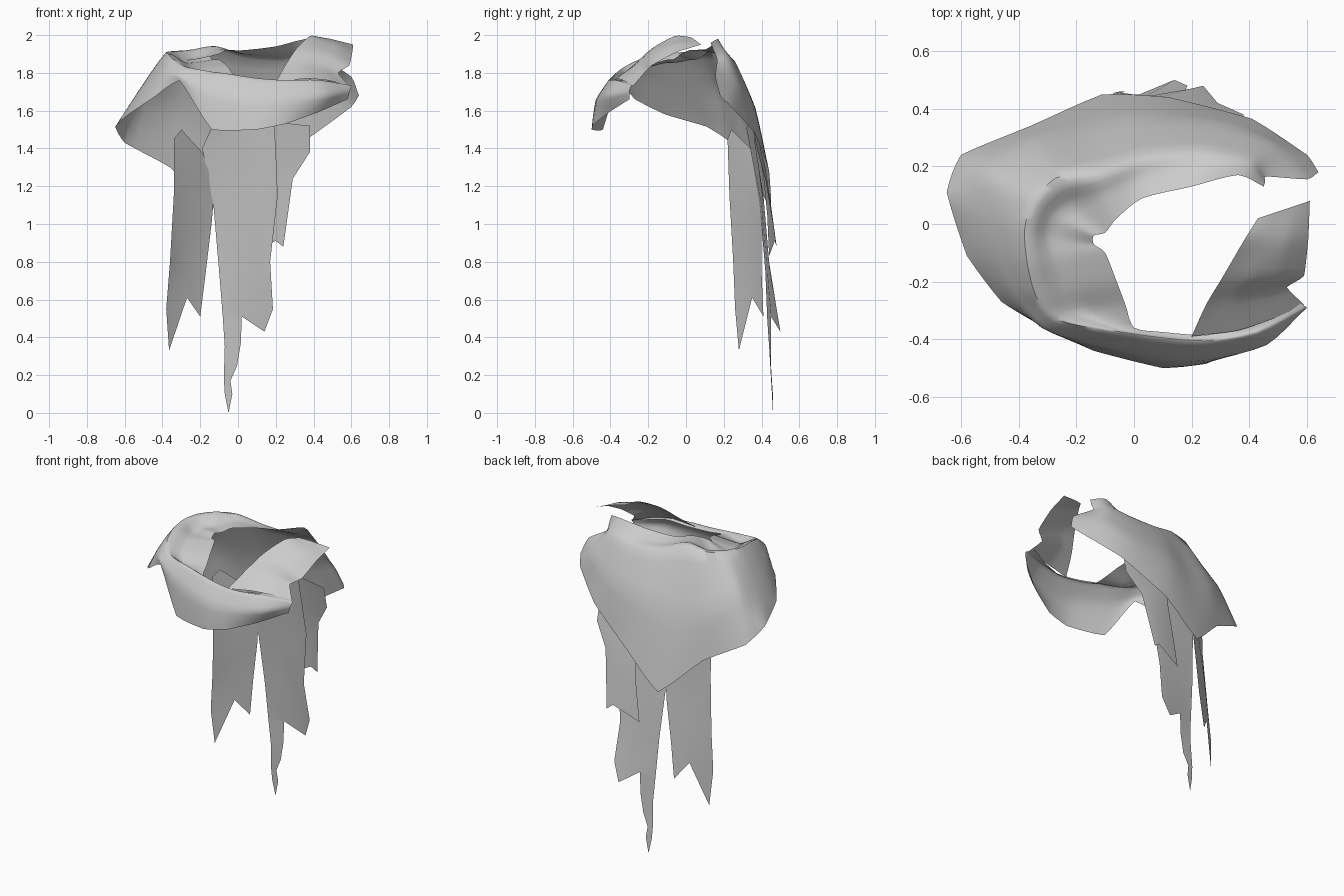
import bpy
from mathutils import Vector

cloth = bpy.data.materials.new("grey_cloth")
cloth.diffuse_color = (0.6, 0.6, 0.6, 1)


def spline(pts, steps, tension=0.5):
    """Resample points along a tightened Catmull-Rom curve."""
    p = [Vector(q) for q in pts]
    p = [2 * p[0] - p[1]] + p + [2 * p[-1] - p[-2]]
    out = []
    for i in range(1, len(p) - 2):
        a, b, c, d = p[i - 1:i + 3]
        for s in range(steps):
            t = s / steps
            curve = 0.5 * (2 * b + (c - a) * t + (2 * a - 5 * b + 4 * c - d) * t * t
                           + (3 * b - a - 3 * c + d) * t ** 3)
            out.append(curve.lerp(b.lerp(c, t), tension))
    return out + [p[-2]]


def sheet(name, columns, steps=1):
    """Cloth sheet lofted through columns of points, with a straighter-cut hem."""
    cols = [spline(c, steps) for c in columns]
    rows = list(zip(*cols))
    last = len(rows) - 1
    grid = [spline(r, steps, 0.7 if k == last else 0.3) for k, r in enumerate(rows)]
    n = len(grid[0])
    verts = [v for r in grid for v in r]
    faces = [(i * n + j, i * n + j + 1, (i + 1) * n + j + 1, (i + 1) * n + j)
             for i in range(last) for j in range(n - 1)]
    me = bpy.data.meshes.new(name)
    me.from_pydata(verts, [], faces)
    me.materials.append(cloth)
    ob = bpy.data.objects.new(name, me)
    bpy.context.collection.objects.link(ob)
    bpy.context.view_layer.objects.active = ob
    ob.select_set(True)
    bpy.ops.object.shade_smooth_by_angle(angle=1.0)
    ob.select_set(False)
    return ob


# Cowl: each column runs inner edge, rim, middle, lower hem
back = [
    [(.45, .13, 1.96), (.46, .165, 1.87), (.60, .155, 1.78), (.64, .18, 1.68)],
    [(.36, .17, 1.98), (.41, .23, 1.88), (.48, .28, 1.73), (.60, .24, 1.62)],
    [(.20, .13, 1.94), (.23, .26, 1.86), (.30, .35, 1.65), (.41, .365, 1.48)],
    [(.03, .09, 1.92), (.03, .24, 1.88), (.04, .37, 1.60), (.12, .44, 1.28)],
    [(-.06, .02, 1.92), (-.13, .19, 1.93), (-.16, .34, 1.55), (-.11, .45, 1.07)],
    [(-.10, -.03, 1.90), (-.27, .16, 1.92), (-.36, .29, 1.60), (-.36, .34, 1.30)],
    [(-.14, -.04, 1.89), (-.35, .08, 1.915), (-.50, .18, 1.70), (-.60, .24, 1.43)],
]
front = [
    [(-.14, -.07, 1.87), (-.38, -.02, 1.91), (-.53, .05, 1.70), (-.65, .11, 1.515)],
    [(-.10, -.10, 1.87), (-.37, -.14, 1.90), (-.49, -.10, 1.74), (-.58, -.11, 1.58)],
    [(-.06, -.20, 1.84), (-.34, -.25, 1.87), (-.42, -.24, 1.78), (-.46, -.27, 1.66)],
    [(-.03, -.28, 1.80), (-.27, -.33, 1.83), (-.32, -.36, 1.79), (-.31, -.36, 1.76)],
    [(.00, -.36, 1.77), (-.10, -.37, 1.80), (-.15, -.42, 1.70), (-.14, -.44, 1.50)],
    [(.10, -.375, 1.75), (.10, -.40, 1.77), (.10, -.475, 1.66), (.10, -.50, 1.50)],
    [(.25, -.385, 1.74), (.25, -.41, 1.76), (.27, -.47, 1.66), (.25, -.485, 1.53)],
    [(.40, -.35, 1.76), (.43, -.38, 1.76), (.46, -.42, 1.68), (.42, -.41, 1.59)],
    [(.55, -.26, 1.75), (.60, -.29, 1.73), (.59, -.30, 1.70), (.58, -.30, 1.66)],
]
cowl = back + front
for c in cowl:
    # sunken fold inside the left rim
    dip = 0.035 if c[1][0] < -.25 else 0
    c.insert(1, (Vector(c[0]) + Vector(c[1])) / 2 - Vector((0.03 if dip else 0, 0, dip)))
sheet("cowl", cowl, 4)

# Loose flap rising from the front rim
sheet("right_flap", [
    [(.20, -.39, 1.75), (.36, -.37, 1.77), (.48, -.33, 1.76), (.59, -.28, 1.73)],
    [(.25, -.28, 1.84), (.35, -.26, 1.85), (.45, -.24, 1.83), (.53, -.22, 1.80)],
    [(.31, -.18, 1.93), (.41, -.18, 1.92), (.50, -.18, 1.89), (.59, -.18, 1.84)],
    [(.38, -.06, 1.995), (.46, -.06, 1.97), (.53, -.06, 1.95), (.605, -.05, 1.91)],
    [(.43, .02, 1.99), (.49, .04, 1.98), (.55, .06, 1.965), (.61, .08, 1.95)],
], 4)

# Torn strips hanging at the back: columns run from top to ragged end
sheet("left_strip", [
    [(-.34, .22, 1.45), (-.34, .23, 1.15), (-.36, .25, .80), (-.38, .26, .55), (-.365, .28, .33)],
    [(-.30, .24, 1.50), (-.24, .31, 1.20), (-.27, .33, .90), (-.28, .34, .75), (-.27, .35, .61)],
    [(-.19, .36, 1.38), (-.12, .39, 1.23), (-.14, .40, 1.00), (-.17, .40, .75), (-.20, .41, .51)],
])
sheet("centre_strip", [
    [(-.14, .32, 1.51), (-.19, .34, 1.40), (-.13, .39, 1.10), (-.10, .42, .75), (-.08, .43, .50)],
    [(.00, .35, 1.55), (.01, .37, 1.40), (.02, .40, 1.10), (.02, .43, .75), (.02, .45, .51)],
    [(.12, .35, 1.55), (.12, .37, 1.40), (.13, .41, 1.10), (.12, .44, .75), (.14, .50, .43)],
    [(.19, .35, 1.55), (.20, .37, 1.40), (.21, .41, 1.15), (.17, .44, .80), (.185, .48, .55)],
])
sheet("centre_strip_tail", [
    [(-.08, .43, .50), (-.07, .44, .35), (-.075, .45, .18), (-.07, .455, .10), (-.05, .46, 0)],
    [(.02, .45, .51), (.015, .45, .37), (-.005, .45, .25), (-.04, .455, .17), (-.03, .46, .10)],
])
sheet("right_strip", [
    [(.05, .36, 1.52), (.08, .41, 1.25), (.06, .43, 1.05), (.03, .44, .83)],
    [(.20, .36, 1.54), (.20, .42, 1.30), (.20, .45, 1.10), (.20, .47, .91)],
    [(.38, .35, 1.52), (.38, .38, 1.38), (.29, .42, 1.24), (.24, .48, .88)],
])
